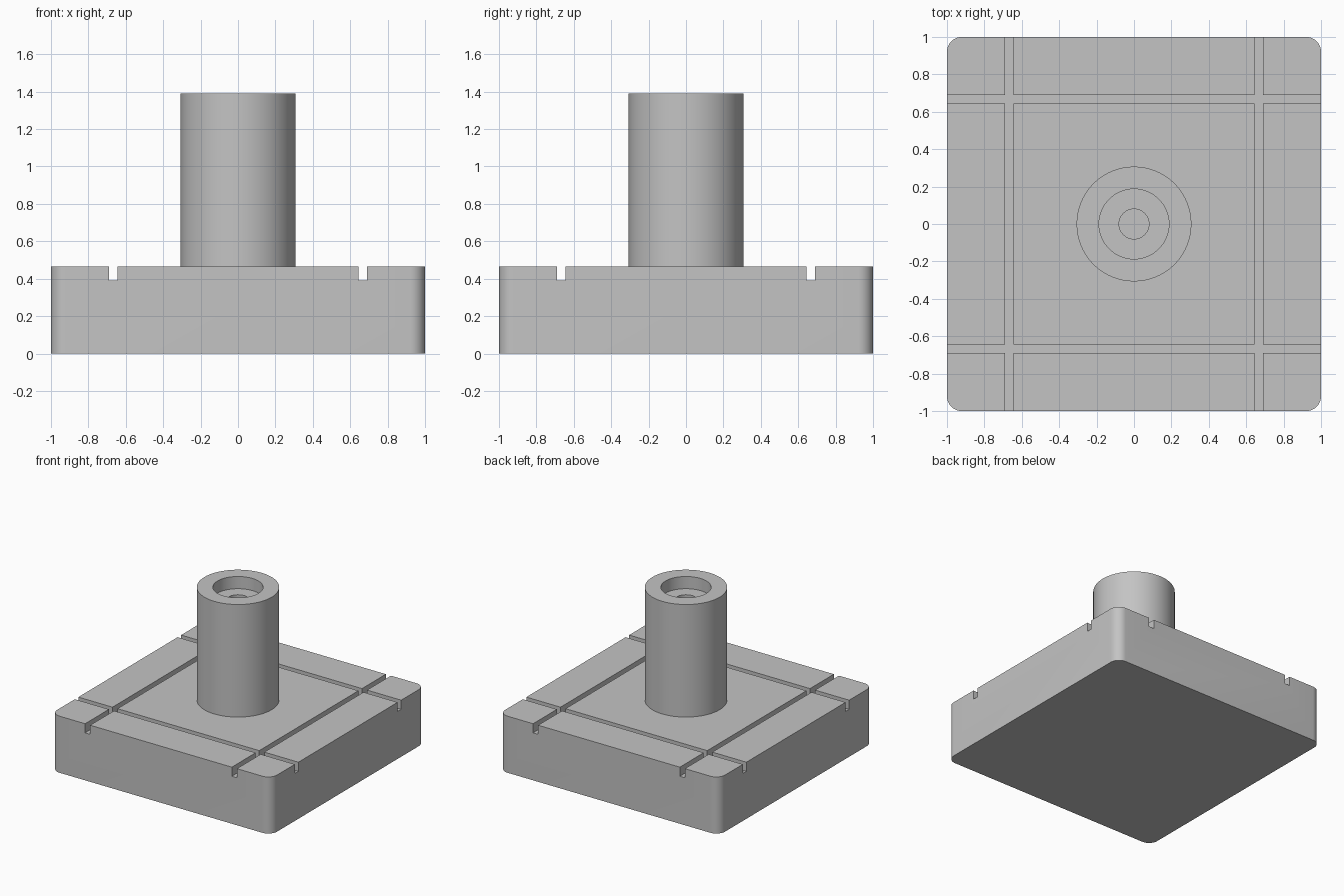
import bpy
import bmesh
import math

if "Cube" in bpy.data.objects:
    bpy.data.objects.remove(bpy.data.objects["Cube"], do_unlink=True)

BASE_TOP = 0.465
COLUMN_TOP = 1.39
GROOVE_FLOOR = 0.39
GROOVE_CENTRE = 0.667
GROOVE_WIDTH = 0.046

# Single grey finish
grey = bpy.data.materials.new("plain_grey")
grey.use_nodes = True
colour = (0.55, 0.55, 0.55, 1)
grey.diffuse_color = colour
grey.node_tree.nodes["Principled BSDF"].inputs["Base Color"].default_value = colour


def add_object(name, bm):
    bmesh.ops.recalc_face_normals(bm, faces=bm.faces[:])
    mesh = bpy.data.meshes.new(name)
    bm.to_mesh(mesh)
    bm.free()
    mesh.materials.append(grey)
    obj = bpy.data.objects.new(name, mesh)
    bpy.context.collection.objects.link(obj)
    return obj


def block(name, size, centre):
    bm = bmesh.new()
    bmesh.ops.create_cube(bm, size=1)
    bmesh.ops.scale(bm, vec=size, verts=bm.verts)
    bmesh.ops.translate(bm, vec=centre, verts=bm.verts)
    return add_object(name, bm)


def smooth(obj):
    bpy.ops.object.select_all(action="DESELECT")
    obj.select_set(True)
    bpy.context.view_layer.objects.active = obj
    bpy.ops.object.shade_smooth_by_angle(angle=math.radians(30))


# Square base with rounded upright corners
bm = bmesh.new()
bmesh.ops.create_cube(bm, size=1)
bmesh.ops.scale(bm, vec=(2, 2, BASE_TOP), verts=bm.verts)
bmesh.ops.translate(bm, vec=(0, 0, BASE_TOP / 2), verts=bm.verts)
uprights = [e for e in bm.edges if abs(e.verts[0].co.z - e.verts[1].co.z) > 0.1]
bmesh.ops.bevel(bm, geom=uprights, offset=0.08, segments=10, profile=0.5,
                affect="EDGES", clamp_overlap=True)
base = add_object("base", bm)

# Crossing grooves, two along each axis
bpy.context.view_layer.objects.active = base
for side in (-1, 1):
    for along_x in (True, False):
        offset = side * GROOVE_CENTRE
        size = (3, GROOVE_WIDTH, 0.4) if along_x else (GROOVE_WIDTH, 3, 0.4)
        place = (0, offset) if along_x else (offset, 0)
        cutter = block("groove_cutter", size, (*place, GROOVE_FLOOR + 0.2))
        cutter.hide_render = True
        cut = base.modifiers.new("groove", "BOOLEAN")
        cut.operation = "DIFFERENCE"
        cut.solver = "EXACT"
        cut.object = cutter
        bpy.ops.object.modifier_apply(modifier=cut.name)
        bpy.data.objects.remove(cutter, do_unlink=True)
smooth(base)

# Column turned from a stepped profile: outside, rim, counterbore, bore
profile = [(0.307, BASE_TOP), (0.307, COLUMN_TOP), (0.187, COLUMN_TOP),
           (0.187, COLUMN_TOP - 0.1), (0.08, COLUMN_TOP - 0.1),
           (0.08, BASE_TOP), (0, BASE_TOP)]
bm = bmesh.new()
points = [bm.verts.new((r, 0, z)) for r, z in profile]
edges = [bm.edges.new(pair) for pair in zip(points, points[1:])]
bmesh.ops.spin(bm, geom=points + edges, cent=(0, 0, 0), axis=(0, 0, 1),
               angle=math.tau, steps=64)
bmesh.ops.remove_doubles(bm, verts=bm.verts, dist=0.0005)
# Closing the underside makes the normals unambiguous
rim = [e for e in bm.edges if e.is_boundary]
bmesh.ops.holes_fill(bm, edges=rim, sides=0)
smooth(add_object("column", bm))
